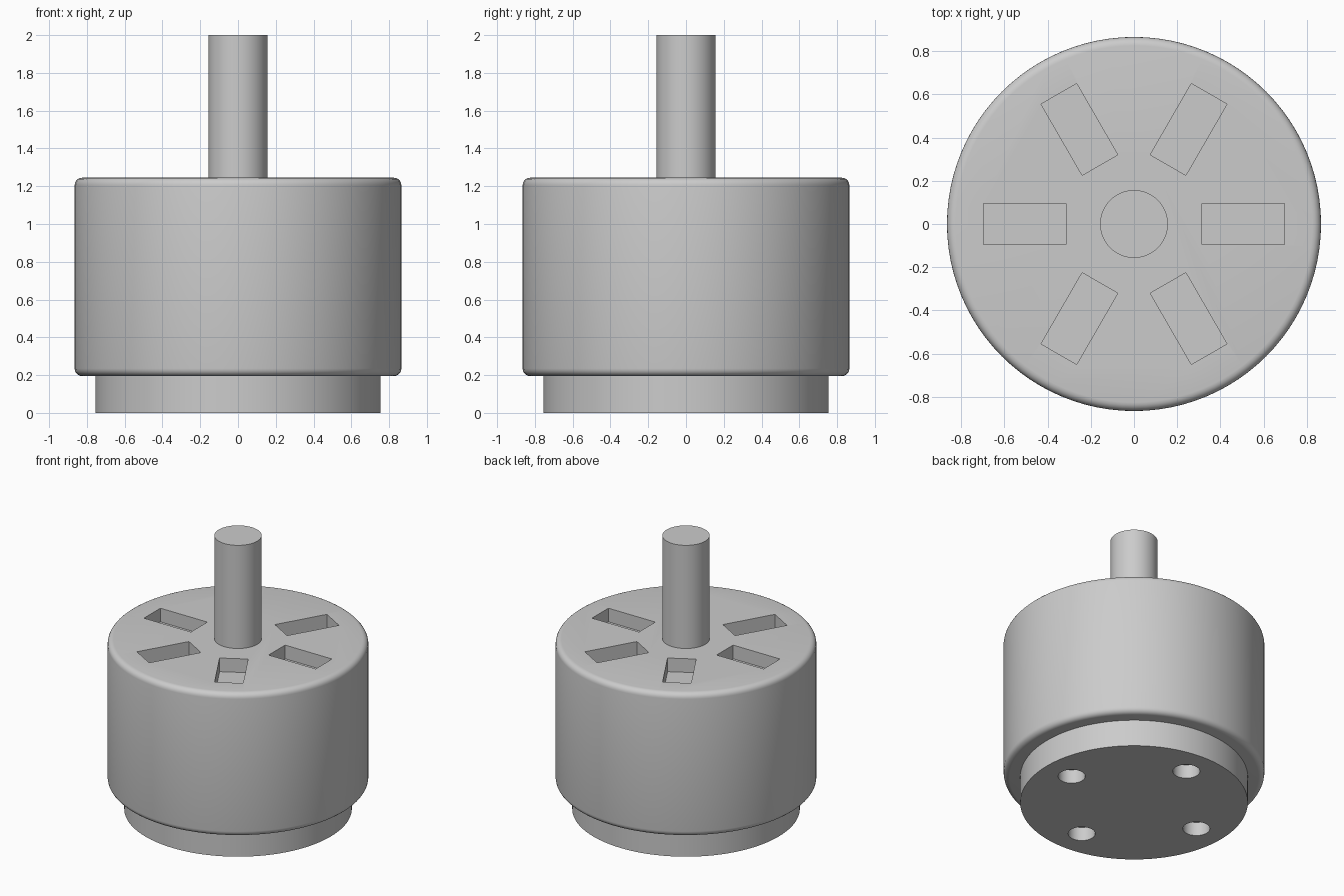
import bpy
import bmesh
from math import cos, sin, pi, radians
from mathutils import Matrix

if "Cube" in bpy.data.objects:
    bpy.data.objects.remove(bpy.data.objects["Cube"])


def finish(bm, name):
    bmesh.ops.recalc_face_normals(bm, faces=bm.faces)
    mesh = bpy.data.meshes.new(name)
    bm.to_mesh(mesh)
    bm.free()
    obj = bpy.data.objects.new(name, mesh)
    bpy.context.collection.objects.link(obj)
    return obj


def lathe(name, profile, sides):
    """Closed solid of revolution from (radius, z) points, capped at both ends."""
    bm = bmesh.new()
    rings = [[bm.verts.new((r * cos(2 * pi * i / sides), r * sin(2 * pi * i / sides), z))
              for i in range(sides)] for r, z in profile]
    for a, b in zip(rings, rings[1:]):
        for i in range(sides):
            j = (i + 1) % sides
            bm.faces.new((a[i], a[j], b[j], b[i]))
    bm.faces.new(rings[0][::-1])
    bm.faces.new(rings[-1])
    return finish(bm, name)


def cut(obj, cutter):
    mod = obj.modifiers.new("cut", 'BOOLEAN')
    mod.operation = 'DIFFERENCE'
    mod.solver = 'EXACT'
    mod.object = cutter
    bpy.context.view_layer.objects.active = obj
    bpy.ops.object.modifier_apply(modifier=mod.name)
    bpy.data.objects.remove(cutter)


def smooth(obj):
    bpy.ops.object.select_all(action='DESELECT')
    obj.select_set(True)
    bpy.context.view_layer.objects.active = obj
    bpy.ops.object.shade_smooth_by_angle(angle=radians(30))


# Rotating bell with rounded top and bottom rims
R, Z0, Z1, F = 0.865, 0.195, 1.245, 0.04
arc = [i * pi / 10 for i in range(6)]
profile = [(R - F + F * sin(a), Z0 + F - F * cos(a)) for a in arc]
profile += [(R - F + F * cos(a), Z1 - F + F * sin(a)) for a in arc]
bell = lathe("bell", profile, 96)

# Six radial cooling slots in the bell's top
bm = bmesh.new()
for k in range(6):
    m = (Matrix.Rotation(k * pi / 3, 4, 'Z')
         @ Matrix.Translation((0.505, 0, Z1))
         @ Matrix.Diagonal((0.38, 0.19, 0.20, 1)))
    bmesh.ops.create_cube(bm, size=1, matrix=m)
slots = finish(bm, "slot_cutter")
slots.hide_render = True
cut(bell, slots)

# Fixed base under the bell
base = lathe("base", [(0.755, 0), (0.755, 0.2)], 96)

# Four blind mounting holes in the underside
bm = bmesh.new()
for k in range(4):
    m = Matrix.Rotation(k * pi / 2, 4, 'Z') @ Matrix.Translation((0.54, 0, 0))
    bmesh.ops.create_cone(bm, cap_ends=True, segments=32, radius1=0.09,
                          radius2=0.09, depth=0.2, matrix=m)
holes = finish(bm, "hole_cutter")
holes.hide_render = True
cut(base, holes)

# Output shaft
shaft = lathe("shaft", [(0.157, 1.2), (0.157, 2.0)], 48)

for part in (bell, base, shaft):
    smooth(part)
